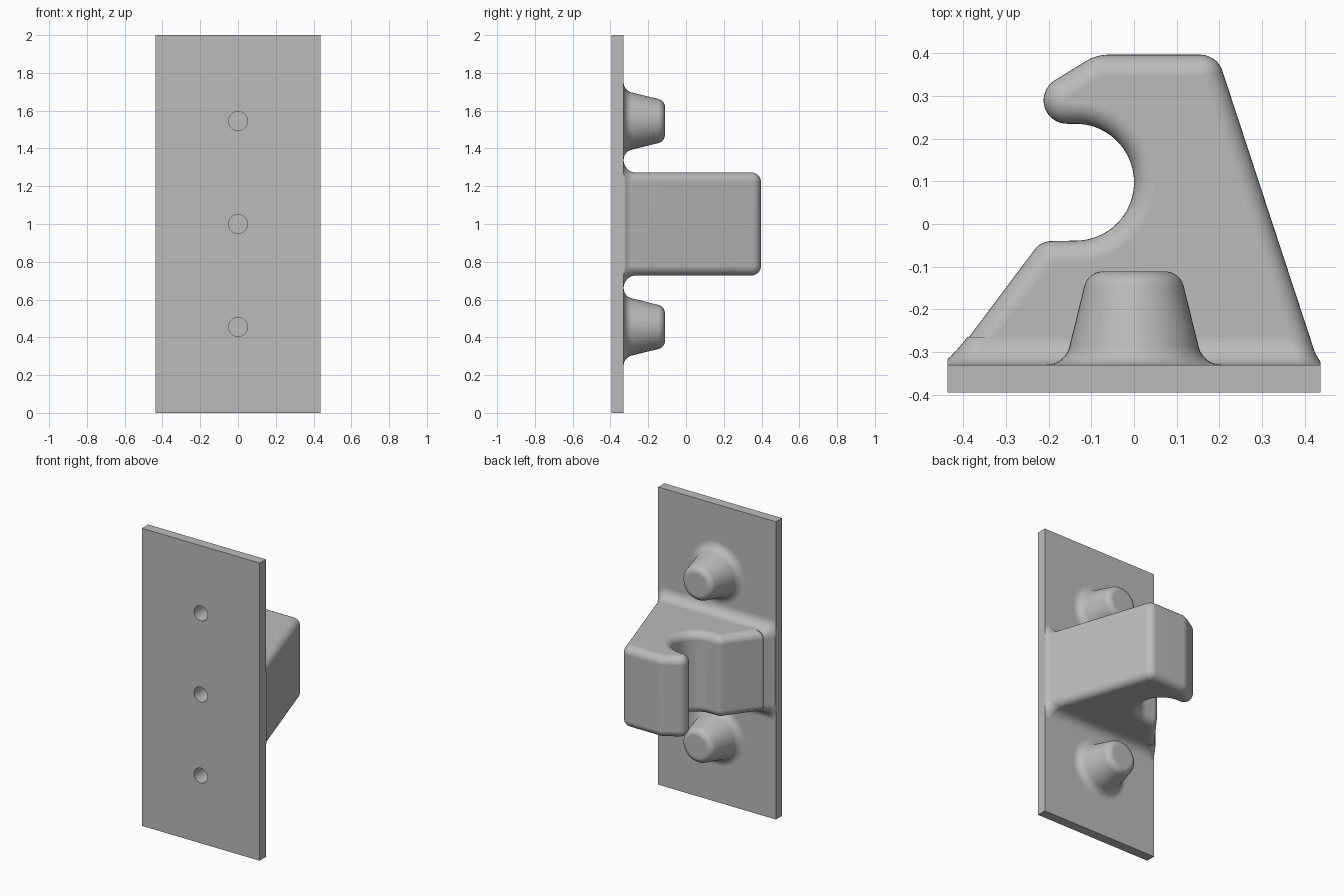
import bpy, bmesh
from math import sin, cos, pi, radians
from mathutils import Vector

if "Cube" in bpy.data.objects:
    bpy.data.objects.remove(bpy.data.objects["Cube"], do_unlink=True)

grey = bpy.data.materials.new("plain grey")
grey.use_nodes = True
grey.diffuse_color = (0.5, 0.5, 0.5, 1)
grey.node_tree.nodes["Principled BSDF"].inputs["Base Color"].default_value = (0.5, 0.5, 0.5, 1)

HALF_W, BACK = 0.4375, -0.33      # plate half width, plate rear face
MID_Z, HALF_H = 1.0, 0.2725       # hook centre and half height
ROUND, FILLET = 0.05, 0.065
HOLE_Z = (0.455, 1.0, 1.545)


def loft(name, loops):
    """Closed solid through a series of matching point loops."""
    bm = bmesh.new()
    rings = [[bm.verts.new(p) for p in loop] for loop in loops]
    n = len(rings[0])
    for a, b in zip(rings, rings[1:]):
        for i in range(n):
            j = (i + 1) % n
            bm.faces.new((a[i], a[j], b[j], b[i]))
    bm.faces.new(rings[0])
    bm.faces.new(rings[-1])
    bmesh.ops.recalc_face_normals(bm, faces=bm.faces)
    mesh = bpy.data.meshes.new(name)
    bm.to_mesh(mesh)
    bm.free()
    mesh.materials.append(grey)
    ob = bpy.data.objects.new(name, mesh)
    bpy.context.collection.objects.link(ob)
    return ob


def arc(cx, cy, r, a0, a1, n):
    angles = [radians(a0 + (a1 - a0) * i / n) for i in range(n + 1)]
    return [Vector((cx + r * cos(a), cy + r * sin(a))) for a in angles]


def inset(points, d):
    """Move a counter-clockwise outline inwards by d."""
    out = []
    for i, p in enumerate(points):
        e1 = (p - points[i - 1]).normalized()
        e2 = (points[(i + 1) % len(points)] - p).normalized()
        n1, n2 = Vector((-e1.y, e1.x)), Vector((-e2.y, e2.x))
        out.append(p + (n1 + n2) * d / (1 + n1.dot(n2)))
    return out


def circle(r, y, z, n=48):
    return [(p.x, y, z + p.y) for p in arc(0, 0, r, 0, 360, n)[:-1]]


# Mounting plate
def plate_loop(y):
    return [(-HALF_W, y, 0), (HALF_W, y, 0), (HALF_W, y, 2), (-HALF_W, y, 2)]


parts = [loft("mounting_plate", [plate_loop(-0.395), plate_loop(BACK)])]

# Hook: outline with rounded rims on both flat sides
outline = [Vector((0.432, -0.385)), Vector((0.432, -0.325))]
outline += arc(0.155, 0.342, 0.055, 18, 90, 10)       # outer corner
outline += arc(-0.06, 0.297, 0.1, 90, 120, 6)         # top of finger
outline += arc(-0.157, 0.29, 0.055, 120, 270, 18)     # finger tip
outline += arc(-0.137, 0.098, 0.137, 90, -90, 36)     # throat
outline += arc(-0.193, -0.09, 0.05, 90, 144, 8)       # lower lip
outline += [Vector((-0.432, -0.325)), Vector((-0.432, -0.385))]

rim = [(ROUND * (1 - cos(a)), HALF_H - ROUND + ROUND * sin(a))
       for a in [pi / 2 * i / 8 for i in range(9)]]
layers = [(d, -h) for d, h in reversed(rim)] + rim
parts.append(loft("hook", [[(p.x, p.y, MID_Z + h) for p in inset(outline, d)]
                           for d, h in layers]))


# Concave flare where the hook meets the plate
def flare_loop(y, off):
    left = -0.235 + 0.76 * (y + 0.06) - 0.25 * off
    right = 0.21 - 0.32 * (y - 0.36) + 0.25 * off
    top, rz = HALF_H + off, ROUND + off
    loop = []
    for sx, sz, a0 in ((1, 1, 0), (-1, 1, 90), (-1, -1, 180), (1, -1, 270)):
        cx = right - ROUND if sx > 0 else left + ROUND
        for u in arc(0, 0, 1, a0, a0 + 90, 8):
            x = max(-HALF_W, min(HALF_W, cx + ROUND * u.x))
            loop.append((x, y, MID_Z + sz * (top - rz) + rz * u.y))
    return loop


quarter = [pi / 2 * i / 10 for i in range(11)]
flare = [flare_loop(BACK - 0.01, FILLET)]
flare += [flare_loop(BACK + FILLET * (1 - cos(a)), FILLET * (1 - sin(a))) for a in quarter]
parts.append(loft("hook_base_flare", flare))

# Tapered bosses with a flared foot and a rounded end
foot = [(p.x, p.y) for p in arc(0.205, BACK + 0.055, 0.055, 270, 194, 8)]
crown = [(p.x, p.y) for p in arc(0.072, -0.157, 0.046, 14, 90, 8)]
for name, z in (("lower_boss", HOLE_Z[0]), ("upper_boss", HOLE_Z[2])):
    profile = [(0.205, BACK - 0.01)] + foot + crown
    parts.append(loft(name, [circle(r, y, z) for r, y in profile]))

# Blind screw holes, cut through every part they reach
for z in HOLE_Z:
    cutter = loft("hole_cutter", [circle(0.05, -0.45, z, 32), circle(0.05, -0.195, z, 32)])
    cutter.hide_render = True
    for ob in parts:
        zs = [v.co.z for v in ob.data.vertices]
        if min(zs) < z - 0.06 and max(zs) > z + 0.06:
            mod = ob.modifiers.new("hole", "BOOLEAN")
            mod.operation, mod.solver, mod.object = "DIFFERENCE", "EXACT", cutter
            bpy.context.view_layer.objects.active = ob
            bpy.ops.object.modifier_apply(modifier=mod.name)
    bpy.data.objects.remove(cutter, do_unlink=True)

# Smooth curved faces, keep hard edges and flat sides crisp
bpy.ops.object.select_all(action="DESELECT")
for ob in parts:
    ob.select_set(True)
bpy.context.view_layer.objects.active = parts[0]
bpy.ops.object.shade_smooth_by_angle(angle=radians(35))
for ob in parts:
    ob.modifiers.new("weighted", "WEIGHTED_NORMAL").keep_sharp = True
